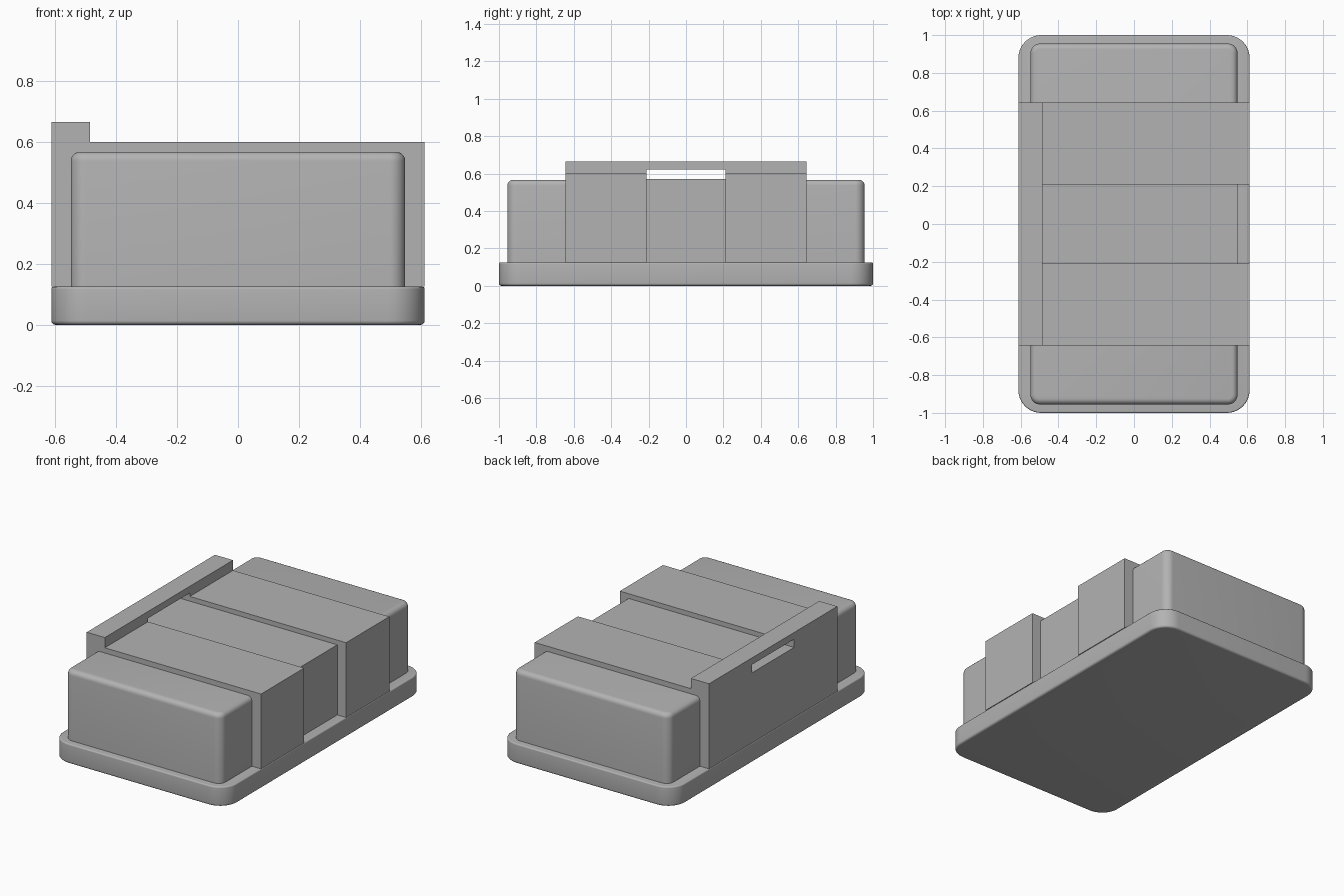
import bpy
import bmesh
import math

cube = bpy.data.objects.get("Cube")
if cube:
    bpy.data.objects.remove(cube, do_unlink=True)

grey = bpy.data.materials.new("plain_grey")
grey.use_nodes = True
grey.diffuse_color = (0.45, 0.45, 0.45, 1)
grey.node_tree.nodes["Principled BSDF"].inputs["Base Color"].default_value = grey.diffuse_color


def box(name, low, high, corner=0, top=0, bottom=0):
    """Box between two corners, with optional rounded uprights and rims."""
    bm = bmesh.new()
    bmesh.ops.create_cube(bm, size=1)
    for v in bm.verts:
        v.co = [(l + h) / 2 + c * (h - l) for l, h, c in zip(low, high, v.co)]

    def rounded(edges, radius, segments):
        bmesh.ops.bevel(bm, geom=edges, offset=radius, segments=segments,
                        profile=0.5, affect='EDGES', clamp_overlap=True)

    if corner:
        rounded([e for e in bm.edges if abs(e.verts[0].co.z - e.verts[1].co.z) > 0.01], corner, 10)
    for radius, z in ((top, high[2]), (bottom, low[2])):
        if radius:
            rim = [e for e in bm.edges if all(abs(v.co.z - z) < 1e-5 for v in e.verts)]
            rounded(rim, radius, 5)
    mesh = bpy.data.meshes.new(name)
    bm.to_mesh(mesh)
    bm.free()
    mesh.materials.append(grey)
    obj = bpy.data.objects.new(name, mesh)
    bpy.context.collection.objects.link(obj)
    if corner:
        bpy.ops.object.select_all(action='DESELECT')
        obj.select_set(True)
        bpy.context.view_layer.objects.active = obj
        bpy.ops.object.shade_smooth_by_angle(angle=math.radians(30))
    return obj


WIDE, STRAP, GAP = 0.612, 0.643, 0.21   # half width, outer and inner strap edges
BASE, DECK, CLIP = 0.125, 0.57, -0.485  # base top, body top, inner face of the clip

# Flange and rounded body
box("base_flange", (-WIDE, -1, 0), (WIDE, 1, BASE), corner=0.12, top=0.008, bottom=0.014)
box("body", (-0.548, -0.955, BASE - 0.02), (0.548, 0.955, DECK - 0.003), corner=0.05, top=0.03)

# Square-edged middle section between the straps
box("body_middle", (-0.55, -GAP - 0.05, BASE - 0.01), (0.55, GAP + 0.05, DECK))

# Two straps across the body
for side, y in (("front", -STRAP), ("back", GAP)):
    box(side + "_strap", (CLIP - 0.02, y, BASE), (WIDE, y + STRAP - GAP, 0.6))

# Raised side wall with a slot through it
wall = box("side_wall", (-WIDE, -STRAP, BASE), (CLIP, STRAP, 0.665))
cutter = box("slot_cutter", (-1, -GAP, DECK), (0, GAP, 0.622))
cutter.hide_render = True
cutter.hide_viewport = True
slot = wall.modifiers.new("slot", 'BOOLEAN')
slot.operation = 'DIFFERENCE'
slot.solver = 'EXACT'
slot.object = cutter
